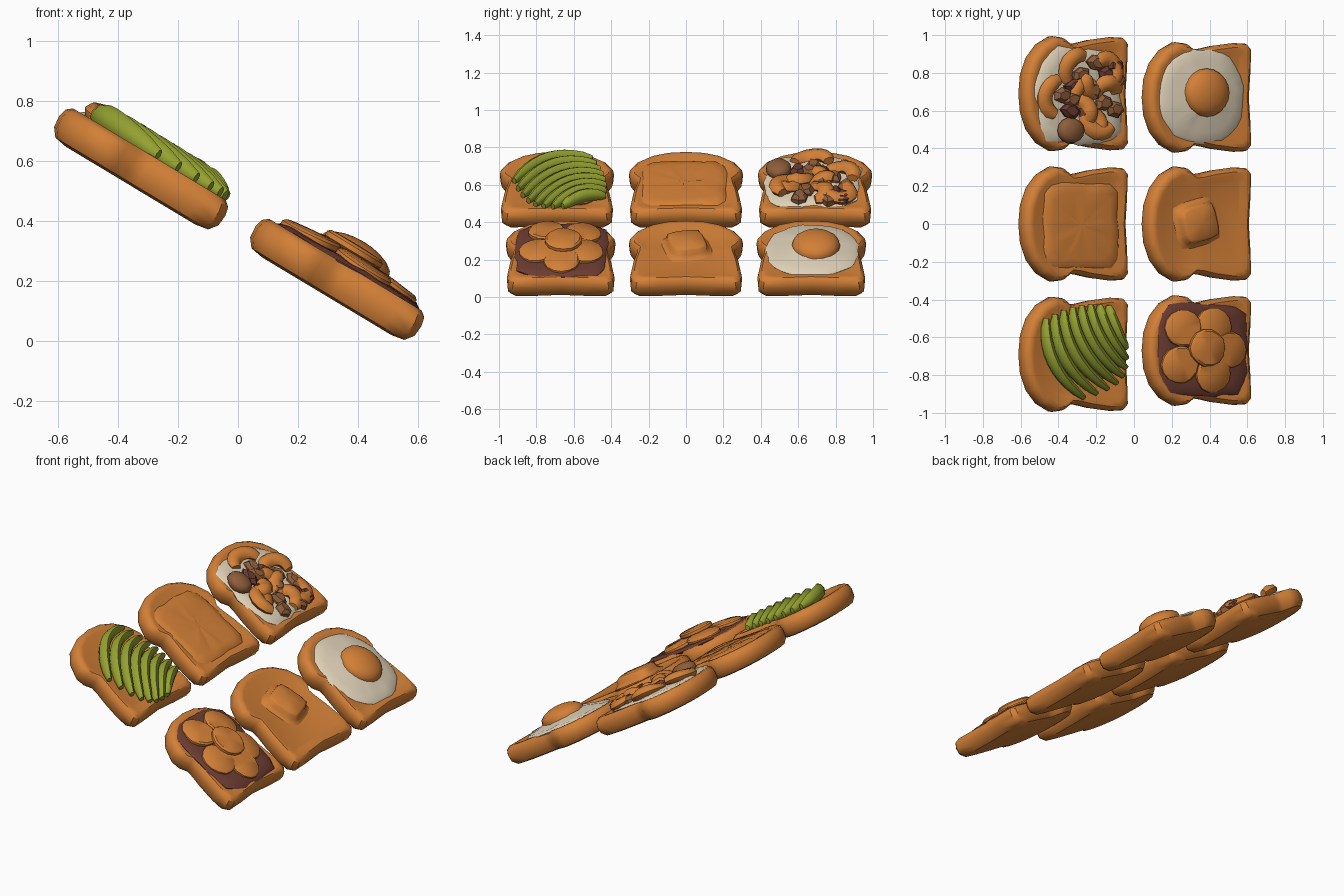
import bpy, bmesh, math, random
from mathutils import Matrix, Vector

if "Cube" in bpy.data.objects:
    bpy.data.objects.remove(bpy.data.objects["Cube"], do_unlink=True)
random.seed(4)
TILT = math.radians(31)


def material(name, rgb):
    m = bpy.data.materials.new(name)
    m.use_nodes = True
    m.diffuse_color = (*rgb, 1)
    m.node_tree.nodes["Principled BSDF"].inputs["Base Color"].default_value = (*rgb, 1)
    return m


GOLD = material("toasted gold", (0.65, 0.215, 0.038))
GREEN = material("avocado green", (0.30, 0.36, 0.03))
CREAM = material("cream white", (0.74, 0.64, 0.48))
JAM = material("dark jam", (0.15, 0.045, 0.032))
BROWN = material("mushroom brown", (0.27, 0.11, 0.042))
SALMON = material("salmon", (0.62, 0.17, 0.06))


def finish(name, mat, centre, bm, angle=40):
    """Tilt the mesh onto its slice and make an object of it."""
    bmesh.ops.recalc_face_normals(bm, faces=bm.faces)
    bm.transform(Matrix.Translation(centre) @ Matrix.Rotation(TILT, 4, 'Y'))
    mesh = bpy.data.meshes.new(name)
    bm.to_mesh(mesh)
    bm.free()
    mesh.materials.append(mat)
    ob = bpy.data.objects.new(name, mesh)
    bpy.context.collection.objects.link(ob)
    bpy.ops.object.select_all(action='DESELECT')
    ob.select_set(True)
    bpy.context.view_layer.objects.active = ob
    bpy.ops.object.shade_smooth_by_angle(angle=math.radians(angle))


def skin(bm, rings):
    """Bridge a list of vertex rings and cap both ends."""
    n = len(rings[0])
    for a, b in zip(rings, rings[1:]):
        for i in range(n):
            j = (i + 1) % n
            bm.faces.new((a[i], a[j], b[j], b[i]))
    bm.faces.new(rings[0][::-1])
    bm.faces.new(rings[-1])


def loft(name, mat, centre, outline, layers, at=(0, 0), angle=40, rough=0, slope=(0, 0)):
    """Stack scaled copies of an outline; each layer is (scale, height)."""
    bm = bmesh.new()
    rings = [[bm.verts.new((at[0] + u * s, at[1] + v * s,
                            h + u * s * slope[0] + v * s * slope[1] + random.uniform(-rough, rough)))
              for u, v in outline] for s, h in layers]
    skin(bm, rings)
    finish(name, mat, centre, bm, angle)


def oval(ru, rv, n=20, power=2, wobble=0.0, turn=0.0):
    pts = []
    for i in range(n):
        a = math.tau * i / n + turn
        c, s = math.cos(a), math.sin(a)
        k = (abs(c) ** power + abs(s) ** power) ** (-1 / power) * (1 + random.uniform(-wobble, wobble))
        pts.append((ru * c * k, rv * s * k))
    return pts


def on_slice(centre, x, y, h):
    """Plan position to position on the tilted slice at height h."""
    return ((x - centre[0] - h * math.sin(TILT)) / math.cos(TILT), y - centre[1])


def sweep(name, mat, centre, path, thick, tall, sides=8, blunt=0.25):
    """Tapered tube with an oval section along a path of (u, v, h)."""
    bm = bmesh.new()
    rings, last = [], len(path) - 1
    for i, p in enumerate(path):
        t = (path[min(i + 1, last)] - path[max(i - 1, 0)]).normalized()
        side = t.cross(Vector((0, 0, 1))).normalized()
        k = blunt + (1 - blunt) * max(0, math.sin(math.pi * i / last)) ** 0.5
        rings.append([bm.verts.new(p + side * thick * k * math.cos(a) + Vector((0, 0, tall * k * math.sin(a))))
                      for a in (math.tau * j / sides for j in range(sides))])
    skin(bm, rings)
    finish(name, mat, centre, bm, 50)


# Bread slices
HALF = [(-.325, 0), (-.315, .10), (-.28, .19), (-.22, .26), (-.14, .302), (-.08, .295), (-.035, .262),
        (.01, .265), (.10, .283), (.22, .297), (.295, .293), (.32, .265), (.315, .14), (.305, 0)]
BREAD = HALF + [(u, -v) for u, v in HALF[-2:0:-1]]
CRUST = [(.78, -.064), (.92, -.056), (.99, -.027), (1, .012), (.98, .042), (.92, .058), (.85, .058), (.76, .05)]
SPOTS = {
    "prawn": (-.323, .69, .572), "buttered": (-.323, 0, .572), "avocado": (-.323, -.69, .572),
    "egg": (.33, .67, .204), "butter_pat": (.33, 0, .204), "banana": (.33, -.67, .204),
}
for key, c in SPOTS.items():
    width = 0.97 if key in ("egg", "banana") else 1.01
    loft(key + "_toast", GOLD, c, [(u, v * width) for u, v in BREAD], CRUST)


def spread(name, mat, key, x, y, ru, rv, top, power=4, wobble=0.05, rough=.004, rise=.002):
    c = SPOTS[key]
    loft(name, mat, c, oval(ru, rv, 28, power, wobble),
         [(.97, .04), (1, top - .018), (.93, top - .004), (.75, top), (.4, top + rise), (.08, top + rise)],
         on_slice(c, x, y, top), 50, rough)


# Flat spreads
spread("butter_spread", GOLD, "buttered", -.275, -.01, .235, .232, .064, 7, .03)
spread("cream_spread", CREAM, "prawn", -.283, .68, .262, .25, .072, 4, .07)
spread("jam_spread", JAM, "banana", .375, -.665, .272, .245, .074, 5, .04)
spread("salmon_layer", SALMON, "avocado", -.21, -.65, .16, .17, .074, 3)
spread("egg_white", CREAM, "egg", .368, .675, .262, .25, .07, 2.3, .03, .003, .028)

# Egg yolk dome
c = SPOTS["egg"]
steps = [math.radians(a) for a in (0, 20, 40, 60, 75, 87)]
loft("egg_yolk", GOLD, c, oval(.134, .128, 20),
     [(1, .06)] + [(math.cos(a), .095 + .06 * math.sin(a)) for a in steps],
     on_slice(c, .395, .695, .11), 50)

# Butter pat with a melted skirt
c = SPOTS["butter_pat"]
square = [(u * math.cos(.25) - v * math.sin(.25), u * math.sin(.25) + v * math.cos(.25))
          for u, v in oval(.108, .10, 16, 6)]
loft("butter_pat", GOLD, c, square, [(1.35, .045), (1.15, .054), (1, .072), (.95, .096), (.82, .106), (.1, .11)],
     on_slice(c, .355, .005, .1), 55)

# Banana rounds: a ring of five leaning outward with one on top
c = SPOTS["banana"]
rounds = [(.265, -.55, 0), (.43, -.54, 0), (.51, -.665, 0), (.425, -.795, 0), (.25, -.745, 0), (.395, -.655, 1)]
for i, (x, y, tier) in enumerate(rounds):
    h = .064 + .036 * tier
    u, v = on_slice(c, x, y, h + .03)
    u0, v0 = on_slice(c, .39, -.655, h + .03)
    loft(f"banana_round_{i + 1}", GOLD, c, oval(.108, .098, 14, 2, .03),
         [(.9, h), (1, h + .008), (1, h + .024), (.9, h + .033), (.1, h + .036)],
         (u, v), 40, 0, ((u0 - u) * .6, (v0 - v) * .6))

# Avocado fan: curved blades whose arc drifts across the bread
c = SPOTS["avocado"]
first = [Vector(p) for p in ((-.45, -.50), (-.49, -.76), (-.25, -.92))]
final = [Vector(p) for p in ((-.12, -.43), (-.11, -.56), (-.025, -.66))]
COUNT = 8
for i in range(COUNT):
    f = i / (COUNT - 1)
    a, b, d = (p.lerp(q, f) for p, q in zip(first, final))
    bow = math.sin(math.pi * f)
    d += Vector((.08, -.035)) * bow
    a += Vector((0, .03)) * bow
    path = []
    for j in range(11):
        t = j / 10
        p = a * (1 - t) ** 2 + b * 2 * t * (1 - t) + d * t * t
        path.append(Vector((*on_slice(c, p.x, p.y, .1), .072 + .018 * math.sin(math.pi * t))))
    sweep(f"avocado_slice_{i + 1}", GREEN, c, path, .031, .043 - .004 * f, 8, .45)

# Prawns: curled tubes, each (x, y, curl radius, start, sweep in degrees)
c = SPOTS["prawn"]
prawns = [(-.28, .81, .085, 70, 150), (-.38, .67, .095, 100, 150), (-.14, .81, .065, -60, 200),
          (-.25, .67, .07, 20, 150), (-.17, .57, .085, 130, 190), (-.13, .69, .06, 0, 170),
          (-.28, .59, .06, -60, 160), (-.20, .76, .06, 150, 160), (-.22, .52, .06, -20, 150)]
for i, (x, y, r, start, turn) in enumerate(prawns):
    u, v = on_slice(c, x, y, .1)
    path = []
    for j in range(9):
        a = math.radians(start + turn * j / 8)
        path.append(Vector((u + r * math.cos(a), v + r * math.sin(a), .086 + .012 * math.sin(j * .6 + i))))
    sweep(f"prawn_{i + 1}", GOLD, c, path, .046, .034, 8, .65)

# Mushroom cap and dark crumbs among the prawns
loft("mushroom_cap", BROWN, c, oval(.08, .07, 14),
     [(.8, .06), (1, .085), (.92, .11), (.65, .126), (.1, .132)], on_slice(c, -.33, .495, .1), 50)
crumbs = [(-.31, .73), (-.21, .71), (-.09, .76), (-.33, .60), (-.19, .85), (-.09, .61), (-.24, .60),
          (-.15, .64), (-.27, .79), (-.13, .79), (-.17, .53), (-.37, .68), (-.09, .84), (-.32, .66)]
for i, (x, y) in enumerate(crumbs):
    loft(f"crumb_{i + 1}", BROWN if i % 3 else JAM, c, oval(.055, .045, 6, 2, .2, i),
         [(1, .06), (1, .088), (.6, .108)], on_slice(c, x, y, .1), 30, .006)
